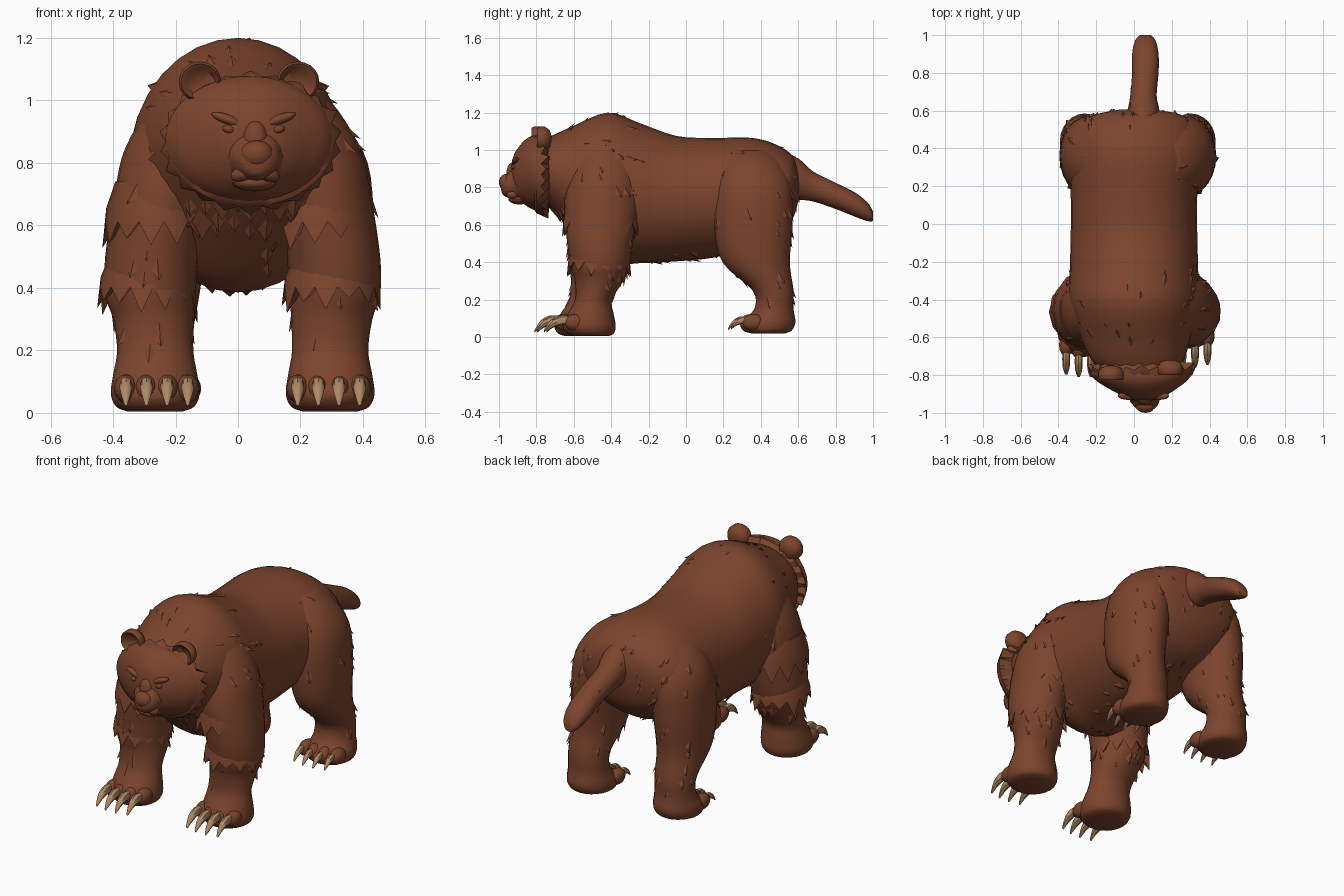
import bpy, bmesh, random
from math import sin, cos, pi, radians
from mathutils import Vector, Matrix
from mathutils.bvhtree import BVHTree

random.seed(4)
if "Cube" in bpy.data.objects:
    bpy.data.objects.remove(bpy.data.objects["Cube"])


def material(name, rgb):
    m = bpy.data.materials.new(name)
    m.use_nodes = True
    m.diffuse_color = (*rgb, 1)
    m.node_tree.nodes["Principled BSDF"].inputs["Base Color"].default_value = (*rgb, 1)
    return m


FUR = material("brown fur", (0.2, 0.058, 0.026))
CLAW = material("tan claw", (0.43, 0.25, 0.13))
parts = []


def finish(name, bm, mat=FUR):
    mesh = bpy.data.meshes.new(name)
    bm.to_mesh(mesh)
    mesh.materials.append(mat)
    obj = bpy.data.objects.new(name, mesh)
    bpy.context.collection.objects.link(obj)
    parts.append(obj)
    return obj


def smooth_path(stations, steps):
    """Catmull-Rom interpolation between stations."""
    out = []
    last = len(stations) - 1
    for i in range(last):
        a, b, c, d = (stations[min(max(k, 0), last)] for k in range(i - 1, i + 3))
        for s in range(steps):
            t = s / steps
            out.append([q + t * ((r - p) + t * ((2*p - 5*q + 4*r - e) + t * (3*q - p - 3*r + e))) / 2
                        if t else q for p, q, r, e in zip(a, b, c, d)])
    return out + [list(stations[-1])]


def ring(axis, st, n, jag=0.0, drop=0.0):
    """Ellipse across an axis; every other point can be pulled out into a spike."""
    t, a, b, ru, rv = st
    pts = []
    for i in range(n):
        ang = 2 * pi * i / n
        spike = (i % 2) * random.uniform(0.5, 1.4)
        k = 1 + jag * spike
        u, v, w = a + ru * k * cos(ang), b + rv * k * sin(ang), t + drop * spike
        pts.append((u, w, v) if axis == "y" else (u, v, w))
    return pts


def skin(name, rings, mat=FUR):
    """Bridge rings of points and close both ends."""
    bm = bmesh.new()
    loops = [[bm.verts.new(p) for p in r] for r in rings]
    n = len(loops[0])
    for lo, hi in zip(loops, loops[1:]):
        for i in range(n):
            bm.faces.new((lo[i], lo[(i + 1) % n], hi[(i + 1) % n], hi[i]))
    bm.faces.new(loops[0])
    bm.faces.new(loops[-1])
    bmesh.ops.recalc_face_normals(bm, faces=bm.faces)
    finish(name, bm, mat)
    return bm


def loft(name, axis, stations, n=24, steps=4, mat=FUR):
    return skin(name, [ring(axis, s, n) for s in smooth_path(stations, steps)], mat)


def blob(name, centre, size, tilt=0.0):
    bm = bmesh.new()
    bmesh.ops.create_uvsphere(bm, u_segments=16, v_segments=10, radius=1)
    bm.transform(Matrix.Translation(centre) @ Matrix.Rotation(tilt, 4, "Y") @ Matrix.Diagonal((*size, 1)))
    finish(name, bm)


def tufts(name, source, count, keep, flow, size=0.05):
    """Raised fur points lying along the flow of the coat."""
    source.faces.ensure_lookup_table()
    faces = [f for f in source.faces if len(f.verts) == 4 and keep(f.calc_center_median())]
    bm = bmesh.new()
    for f in random.sample(faces, min(count, len(faces))):
        nor, c = f.normal, f.calc_center_median()
        d = Vector(flow) - nor * nor.dot(Vector(flow))
        if d.length < 0.2:
            continue
        d.normalize()
        side, s = nor.cross(d), size * random.uniform(0.7, 1.3)
        base = c - nor * 0.012
        left, right, top, tip, under = (bm.verts.new(p) for p in (
            base - side * s * 0.5, base + side * s * 0.5, base - d * s * 0.9,
            c + d * s * 0.8 + nor * s * 0.22, base + d * s * 0.2))
        for tri in ((top, left, tip), (right, top, tip), (left, under, tip), (under, right, tip)):
            bm.faces.new(tri)
    bmesh.ops.recalc_face_normals(bm, faces=bm.faces)
    finish(name, bm)


# Torso with shoulder hump
body = loft("body", "y", [
    (-.78, .03, .88, .20, .16), (-.72, .02, .88, .245, .195), (-.62, .01, .85, .285, .27),
    (-.42, 0, .80, .345, .40), (-.25, 0, .77, .34, .375), (-.05, 0, .74, .335, .335),
    (.15, 0, .745, .335, .32), (.35, .01, .77, .35, .295), (.48, .01, .78, .33, .25),
    (.57, .02, .80, .25, .17), (.605, .02, .82, .10, .07)], n=32)
tufts("hump_fur", body, 24, lambda c: -.65 < c.y < -.2 and c.z > .75, (0, 1, -.5), .055)
tufts("rump_fur", body, 24, lambda c: c.y > .25 and c.z > .6, (0, 1, -.6), .055)
tufts("belly_fur", body, 30, lambda c: c.z < .5, (0, .6, -1), .06)
tufts("chest_fur", body, 20, lambda c: c.y < -.5 and c.z < .7, (0, .3, -1), .08)

# Tail
tail = loft("tail", "y", [
    (.50, .04, .87, .10, .12), (.60, .05, .845, .085, .11), (.68, .05, .805, .07, .08),
    (.80, .06, .755, .07, .07), (.90, .06, .71, .07, .065), (.97, .06, .67, .055, .05),
    (1.0, .06, .645, .03, .025)], n=16)
tufts("tail_fur", tail, 6, lambda c: c.y < .9, (0, 1, -.4), .03)

# Legs: height, centre x, centre y, half width, half depth
FRONT = [(.005, .28, -.53, .09, .09), (.02, .28, -.535, .125, .125), (.06, .28, -.54, .142, .142),
         (.12, .28, -.53, .135, .125), (.20, .28, -.51, .122, .10), (.30, .285, -.475, .13, .13),
         (.38, .295, -.465, .145, .155), (.50, .29, -.46, .15, .175), (.70, .25, -.45, .16, .20),
         (.85, .20, -.44, .175, .19), (1.0, .14, -.43, .14, .16), (1.08, .09, -.43, .09, .10)]
REAR = [(.02, .28, .44, .09, .09), (.035, .28, .435, .125, .13), (.08, .28, .44, .132, .145),
        (.15, .28, .47, .115, .105), (.25, .28, .465, .115, .11), (.40, .275, .375, .135, .18),
        (.60, .265, .36, .15, .21), (.80, .24, .36, .155, .205), (.93, .17, .35, .145, .17),
        (1.0, .12, .34, .10, .11)]


def claw(name, x, y, z, k):
    loft(name, "y", [(y, x, z, .018 * k, .022 * k), (y - .05 * k, x, z + .004, .021 * k, .026 * k),
                     (y - .10 * k, x, z - .016 * k, .018 * k, .02 * k),
                     (y - .135 * k, x, z - .056 * k, .006 * k, .007 * k)], n=8, steps=3, mat=CLAW)


for s, side in ((1, "left"), (-1, "right")):
    for kind, table, dx, dy, k in (("front", FRONT, .015, .025 * s, 1.0), ("rear", REAR, .02, 0, .75)):
        leg = loft(f"{side}_{kind}_leg", "z",
                   [(z, s * x + dx, y + dy * max(0, 1 - z / .5), u, v) for z, x, y, u, v in table])
        tufts(f"{side}_{kind}_leg_fur", leg, 30,
              lambda c: c.z > .2 and c.x * s > .1, (0, .35, -1), .06)
        # Toes and claws
        px, py = s * .275 + dx, table[2][2] + dy
        for i in range(4):
            off = (i - 1.5) * .066
            tip = py - table[2][4] + abs(i - 1.5) * .014
            blob(f"{side}_{kind}_toe_{i + 1}", (px + off, tip + .045, .078), (.038, .06, .045))
            claw(f"{side}_{kind}_claw_{i + 1}", px + off, tip + .025, .086, k)
    # Shaggy fringes on the front legs
    for label, top, x, y, u, v, length in (("lower", .50, .295, -.465, .145, .16, .13),
                                           ("upper", .74, .262, -.455, .16, .195, .17)):
        c = (s * x + .005, y)
        skin(f"{side}_{label}_fringe", [
            ring("z", (top, *c, u * .85, v * .85), 26),
            ring("z", (top - length * .5, *c, u * 1.03, v * 1.0), 26),
            ring("z", (top - length * .75, *c, u * 1.07, v * 1.04), 26, .035, -length * .5),
            ring("z", (top - length * .75, *c, u * .8, v * .8), 26)])

# Head and jagged face ruff
head = loft("head", "y", [
    (-.72, .03, .88, .20, .16), (-.78, .035, .875, .268, .20), (-.825, .04, .88, .245, .195),
    (-.865, .045, .88, .19, .17), (-.895, .05, .875, .14, .14), (-.92, .05, .875, .095, .10),
    (-.935, .05, .87, .04, .045)], n=32)
skin("face_ruff", [
    ring("y", (-.82, .04, .875, .235, .18), 44),
    ring("y", (-.80, .04, .87, .268, .208), 44),
    ring("y", (-.775, .04, .868, .272, .21), 44, .09, .03),
    ring("y", (-.73, .035, .875, .22, .17), 44)])

# Muzzle, nose and jaw
loft("muzzle", "y", [
    (-.83, .05, .83, .16, .12), (-.88, .053, .825, .115, .10), (-.92, .055, .825, .085, .085),
    (-.955, .06, .81, .068, .064), (-.98, .06, .805, .045, .042), (-.988, .06, .805, .02, .02)], n=20)
blob("nose", (.06, -.962, .828), (.052, .038, .044))
blob("nose_bridge", (.055, -.925, .875), (.04, .035, .06))
blob("jaw", (.052, -.89, .737), (.07, .06, .028))
for s, side in ((1, "left"), (-1, "right")):
    blob(f"{side}_lip", (.055 + s * .035, -.928, .768), (.045, .035, .026), s * radians(20))

# Eyes and brows seated on the face
face = BVHTree.FromBMesh(head)


def face_y(x, z):
    return face.ray_cast(Vector((x, -2, z)), Vector((0, 1, 0)))[0].y


for s, side in ((1, "left"), (-1, "right")):
    ex = .05 + s * .08
    blob(f"{side}_eye", (ex, face_y(ex, .908) + .004, .908), (.02, .014, .013), -s * radians(12))
    blob(f"{side}_brow", (ex, face_y(ex, .938) + .008, .938), (.06, .022, .016), -s * radians(20))
    # Cupped ear
    ax, az, ay = .035 + s * .157, 1.06, .015 * s
    skin(f"{side}_ear", [ring("y", (y + ay, ax + s * w, az + w, r, r * .95), 20) for y, r, w in (
        (-.735, .02, 0), (-.745, .05, 0), (-.77, .068, 0), (-.80, .068, 0), (-.812, .06, 0),
        (-.805, .053, -.004), (-.785, .042, -.008), (-.775, .01, -.01))])

# Smooth shading with crisp fur edges
bpy.ops.object.select_all(action="DESELECT")
for obj in parts:
    obj.select_set(True)
bpy.context.view_layer.objects.active = parts[0]
bpy.ops.object.shade_smooth_by_angle(angle=radians(40))
